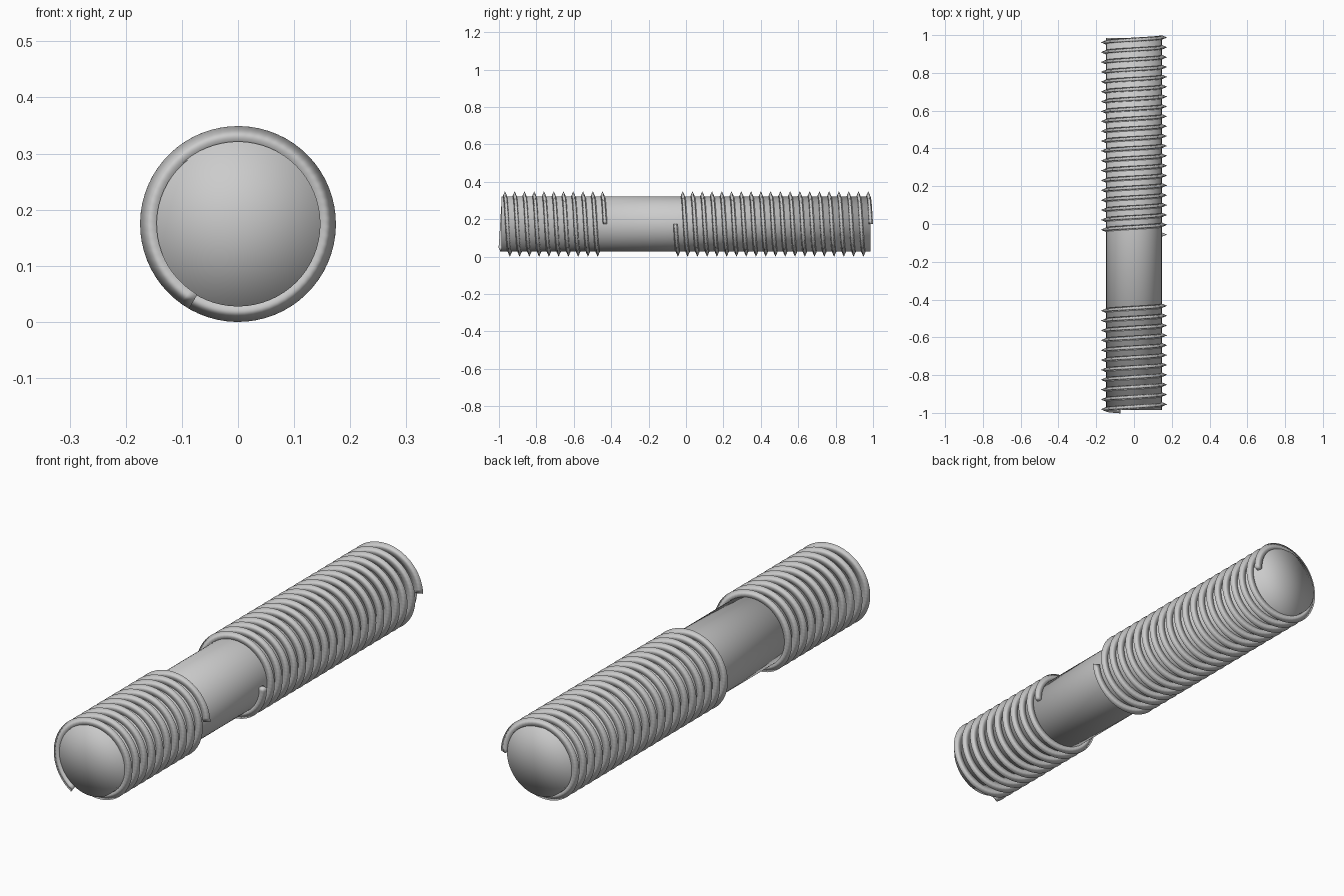
import bpy, bmesh, math
from mathutils import Matrix

if "Cube" in bpy.data.objects:
    bpy.data.objects.remove(bpy.data.objects["Cube"])

R_ROD, R_OUT = 0.147, 0.1745   # core and thread crest radius
CZ = R_OUT                     # axis height
PITCH, HALF = 0.0522, 0.0125   # thread pitch and half width of the ridge
SEG = 64                       # segments per turn


def finish(bm, name):
    bmesh.ops.recalc_face_normals(bm, faces=bm.faces)
    mesh = bpy.data.meshes.new(name)
    bm.to_mesh(mesh)
    bm.free()
    mesh.polygons.foreach_set("use_smooth", [True] * len(mesh.polygons))
    obj = bpy.data.objects.new(name, mesh)
    bpy.context.collection.objects.link(obj)
    return obj


def thread(name, y_end, turns):
    """Triangular helical ridge that ends on the +x side at y_end."""
    bm = bmesh.new()
    profile = [(R_ROD - 0.002, -HALF), (R_OUT, 0), (R_ROD - 0.002, HALF)]
    n = round(turns * SEG)
    rings = []
    for i in range(n + 1):
        back = turns * (1 - i / n)
        a = math.pi / 2 - back * 2 * math.pi     # clockwise from the top
        y = y_end - back * PITCH
        rings.append([bm.verts.new((r * math.sin(a), y + dy, CZ + r * math.cos(a)))
                      for r, dy in profile])
    for p, q in zip(rings, rings[1:]):
        for j in range(3):
            k = (j + 1) % 3
            bm.faces.new((p[j], p[k], q[k], q[j]))
    bm.faces.new(rings[0])
    bm.faces.new(rings[-1])
    return finish(bm, name)


# Core rod, smooth shaded across its end fans
bm = bmesh.new()
bmesh.ops.create_cone(bm, cap_ends=True, cap_tris=True, segments=SEG,
                      radius1=R_ROD, radius2=R_ROD, depth=1.972,
                      matrix=Matrix.Translation((0, 0, CZ)) @ Matrix.Rotation(math.pi / 2, 4, 'X'))
finish(bm, "core_rod")

# Short front thread and long back thread
thread("short_thread", -0.433, 10 + 2 / 3)
thread("long_thread", 0.9875, 20)
